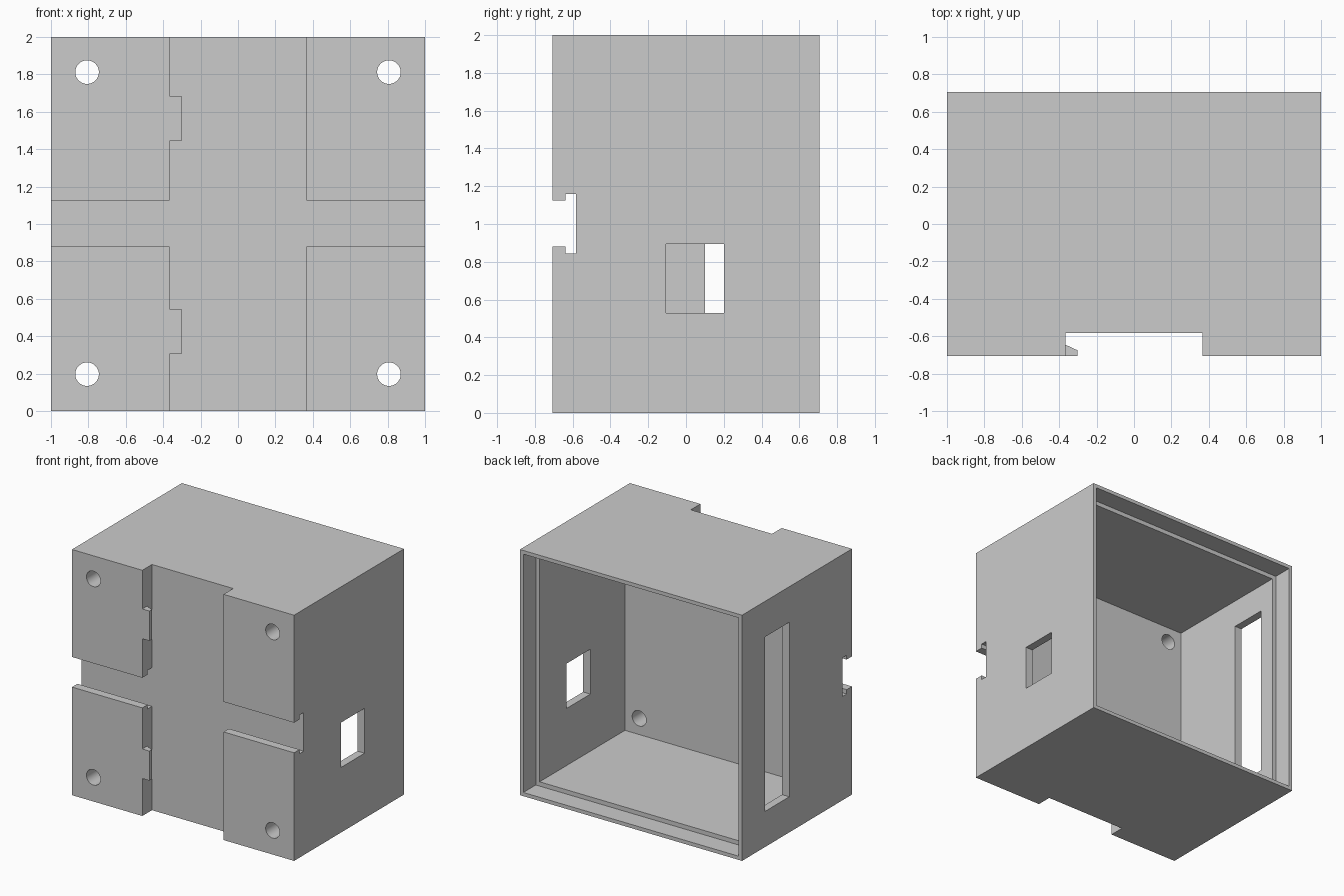
import bpy, bmesh, math
from mathutils import Matrix

cube = bpy.data.objects.get("Cube")
if cube:
    bpy.data.objects.remove(cube, do_unlink=True)

D = 0.707           # half depth
FLOOR = -0.583      # bottom of the front channels
WALL = 0.065
FAR = 1.2           # cutter overshoot

grey = bpy.data.materials.new("plain grey")
grey.use_nodes = True
COLOUR = (0.6, 0.6, 0.6, 1)
grey.diffuse_color = COLOUR
grey.node_tree.nodes["Principled BSDF"].inputs["Base Color"].default_value = COLOUR


def finish(name, bm):
    bmesh.ops.recalc_face_normals(bm, faces=bm.faces)
    mesh = bpy.data.meshes.new(name)
    bm.to_mesh(mesh)
    bm.free()
    mesh.materials.append(grey)
    ob = bpy.data.objects.new(name, mesh)
    bpy.context.collection.objects.link(ob)
    return ob


def box(name, x, y, z):
    bm = bmesh.new()
    bmesh.ops.create_cube(bm, size=1)
    for v in bm.verts:
        for i, (lo, hi) in enumerate((x, y, z)):
            v.co[i] = lo if v.co[i] < 0 else hi
    return finish(name, bm)


def prism(name, outline, z):
    bm = bmesh.new()
    face = bm.faces.new([bm.verts.new((x, y, z[0])) for x, y in outline])
    top = bmesh.ops.extrude_face_region(bm, geom=[face])["geom"]
    for v in top:
        if isinstance(v, bmesh.types.BMVert):
            v.co.z = z[1]
    return finish(name, bm)


def screw_hole(x, z):
    bm = bmesh.new()
    turn = Matrix.Translation((x, -0.6, z)) @ Matrix.Rotation(math.pi / 2, 4, 'X')
    bmesh.ops.create_cone(bm, cap_ends=True, segments=48, radius1=0.063,
                          radius2=0.063, depth=0.5, matrix=turn)
    return finish("screw_hole_cutter", bm)


def cut(body, cutter):
    cutter.hide_render = True
    mod = body.modifiers.new("cut", 'BOOLEAN')
    mod.operation, mod.solver, mod.object = 'DIFFERENCE', 'EXACT', cutter
    bpy.context.view_layer.objects.active = body
    bpy.ops.object.modifier_apply(modifier=mod.name)
    bpy.data.objects.remove(cutter, do_unlink=True)


# Housing block, hollowed from the back with a stepped rim for a cover
housing = box("housing", (-1, 1), (-D, D), (0, 2))
inner, rim = 1 - WALL, 0.97
cutters = [
    box("cavity_cutter", (-inner, inner), (-0.55, FAR), (WALL, 2 - WALL)),
    box("rim_cutter", (-rim, rim), (D - 0.16, FAR), (1 - rim, 1 + rim)),
    # Front channels: a plain upright one and an undercut level one
    box("upright_channel_cutter", (-0.367, 0.365), (-FAR, FLOOR), (-1, 3)),
    box("level_channel_cutter", (-FAR, FAR), (-FAR, -0.62), (0.88, 1.125)),
    box("undercut_cutter", (-FAR, FAR), (-0.638, FLOOR), (0.845, 1.16)),
    # Side openings
    box("window_cutter", (0.8, FAR), (-0.105, 0.2), (0.53, 0.895)),
    box("long_slot_cutter", (-FAR, -0.8), (0.1, 0.41), (0.29, 1.71)),
]
cutters += [screw_hole(x, z) for x in (-0.807, 0.807) for z in (0.197, 1.812)]
for cutter in cutters:
    cut(housing, cutter)

# Latch tabs on the edge of the upright channel
tab = [(-0.367, -D), (-0.303, -D), (-0.303, -0.675), (-0.367, -0.645)]
for name, z in (("lower_latch_tab", (0.305, 0.545)), ("upper_latch_tab", (1.443, 1.685))):
    prism(name, tab, z)

# Smooth hole walls, sharp edges elsewhere
bpy.ops.object.select_all(action='DESELECT')
housing.select_set(True)
bpy.context.view_layer.objects.active = housing
bpy.ops.object.shade_smooth_by_angle(angle=math.radians(30))
